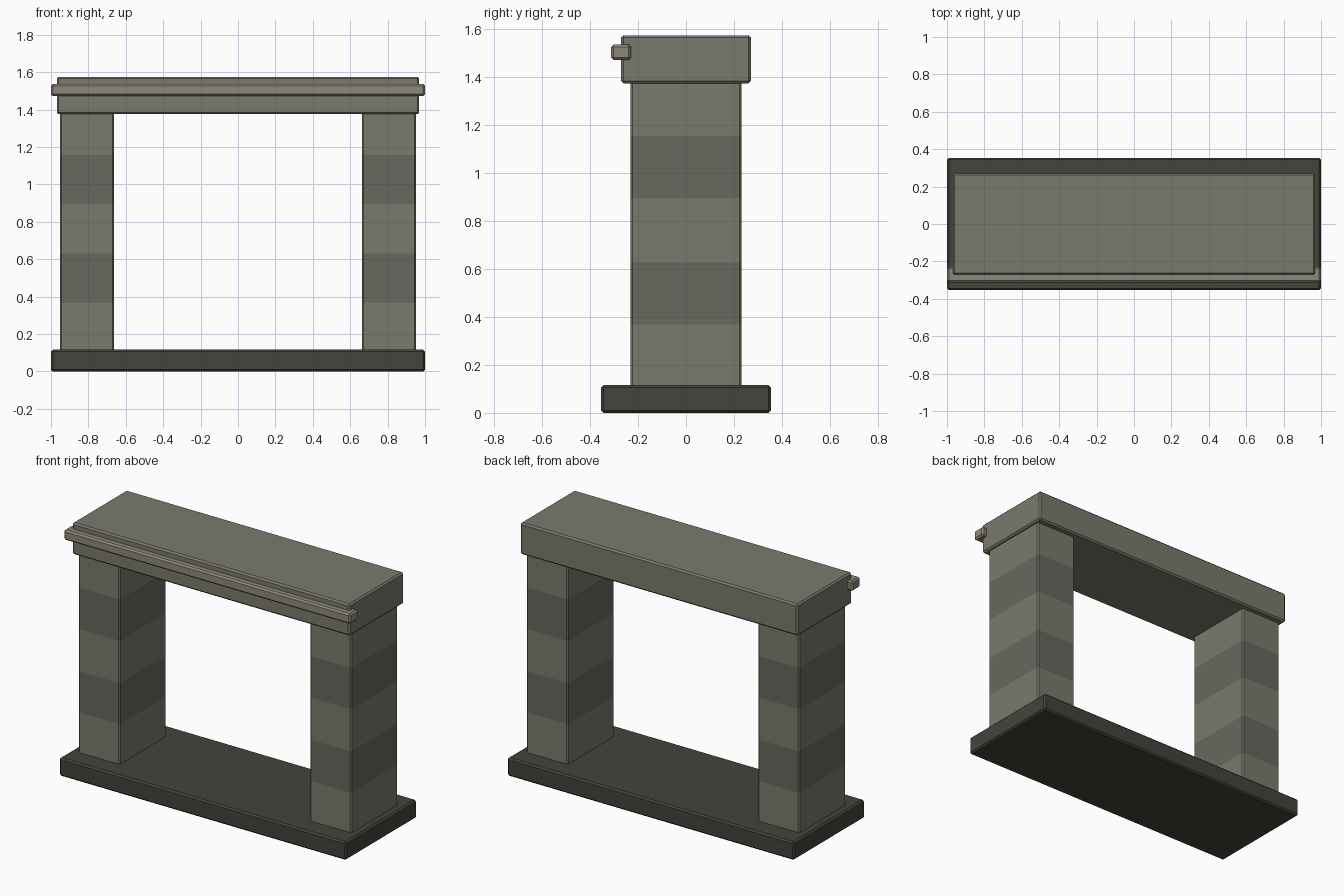
import bpy, bmesh

if "Cube" in bpy.data.objects:
    bpy.data.objects.remove(bpy.data.objects["Cube"])


def material(name, rgb):
    m = bpy.data.materials.new(name)
    m.diffuse_color = (*rgb, 1)
    m.use_nodes = True
    m.node_tree.nodes["Principled BSDF"].inputs["Base Color"].default_value = m.diffuse_color
    return m


LIGHT = material("light_stone", (0.195, 0.195, 0.153))
DARK = material("dark_stone", (0.138, 0.138, 0.117))
BASE = material("hearth_stone", (0.054, 0.058, 0.045))
TRIM = material("trim_stone", (0.27, 0.25, 0.19))


def block(name, lo, hi, mat, bevel=0.01, upright_only=False):
    """Box between two corners with chamfered edges."""
    bm = bmesh.new()
    bmesh.ops.create_cube(bm, size=1)
    for v in bm.verts:
        v.co = [(a + b) / 2 + c * (b - a) for a, b, c in zip(lo, hi, v.co)]
    edges = [e for e in bm.edges
             if not upright_only or abs(e.verts[0].co.z - e.verts[1].co.z) > 0.01]
    bmesh.ops.bevel(bm, geom=edges, offset=bevel, segments=1, affect='EDGES')
    me = bpy.data.meshes.new(name)
    bm.to_mesh(me)
    bm.free()
    me.materials.append(mat)
    ob = bpy.data.objects.new(name, me)
    bpy.context.collection.objects.link(ob)
    return ob


# Hearth slab
block("hearth_slab", (-1, -0.354, 0), (1, 0.354, 0.116), BASE)

# Two pillars of alternating stone courses
levels = [0.106, 0.369, 0.629, 0.896, 1.156, 1.41]
for side, x0, x1 in (("left", -0.952, -0.663), ("right", 0.663, 0.952)):
    for i in range(5):
        block(f"{side}_pillar_stone_{i + 1}",
              (x0, -0.232, levels[i]), (x1, 0.232, levels[i + 1]),
              DARK if i % 2 else LIGHT, 0.008, True)

# Lintel and front trim strip
block("lintel", (-0.969, -0.271, 1.375), (0.969, 0.271, 1.575), LIGHT)
block("front_trim", (-1, -0.312, 1.473), (1, -0.229, 1.537), TRIM)
